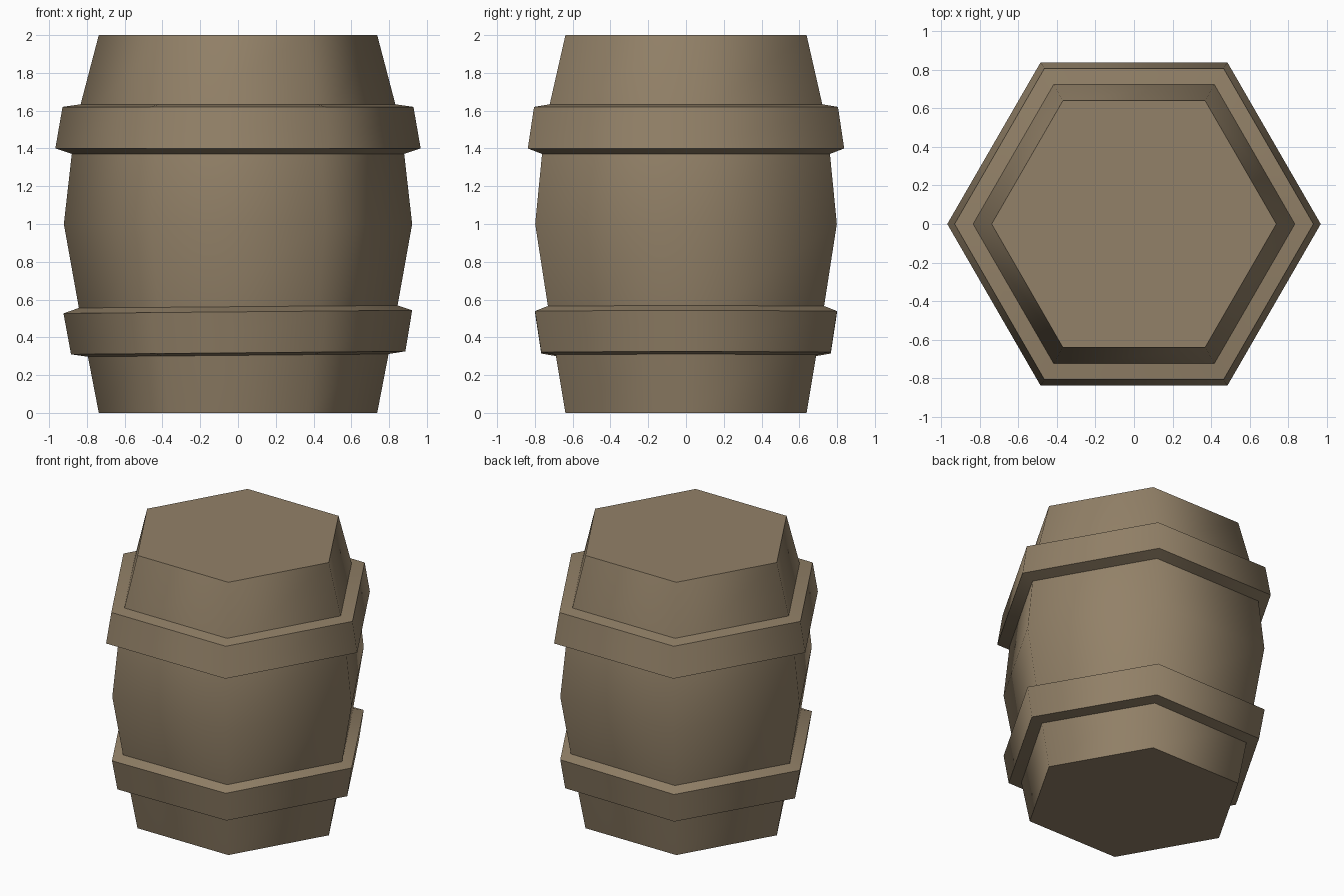
import bpy, bmesh, math

if "Cube" in bpy.data.objects:
    bpy.data.objects.remove(bpy.data.objects["Cube"])

wood = bpy.data.materials.new("barrel_brown")
wood.diffuse_color = (0.29, 0.22, 0.138, 1)
wood.use_nodes = True
wood.node_tree.nodes["Principled BSDF"].inputs["Base Color"].default_value = wood.diffuse_color


def lathe(name, profile, closed=False, tilt=0.0, pivot_z=0.0):
    """Sweep (radius, z) points round six sides; closed makes a hollow ring."""
    bm = bmesh.new()
    rings = []
    for r, z in profile:
        ring = []
        for i in range(6):
            a = math.radians(60 * i)
            ring.append(bm.verts.new((r * math.cos(a), r * math.sin(a), z - pivot_z)))
        rings.append(ring)
    pairs = list(zip(rings, rings[1:]))
    if closed:
        pairs.append((rings[-1], rings[0]))
    else:
        bm.faces.new(rings[0][::-1])
        bm.faces.new(rings[-1])
    for low, high in pairs:
        for i in range(6):
            j = (i + 1) % 6
            bm.faces.new((low[i], low[j], high[j], high[i]))
    bmesh.ops.recalc_face_normals(bm, faces=bm.faces[:])
    mesh = bpy.data.meshes.new(name)
    bm.to_mesh(mesh)
    bm.free()
    mesh.materials.append(wood)
    obj = bpy.data.objects.new(name, mesh)
    obj.location.z = pivot_z
    obj.rotation_euler.y = tilt
    bpy.context.collection.objects.link(obj)
    bpy.ops.object.select_all(action='DESELECT')
    obj.select_set(True)
    bpy.context.view_layer.objects.active = obj
    # sides blend softly, rims stay crisp
    bpy.ops.object.shade_smooth_by_angle(angle=math.radians(65))
    return obj


# Bulging body
lathe("barrel_body", [(0.737, 0), (0.82, 0.43), (0.922, 1.0), (0.863, 1.52), (0.737, 2.0)])

# Upper hoop, level
lathe("upper_hoop", [(0.862, 1.365), (0.967, 1.40), (0.929, 1.62), (0.825, 1.635)], closed=True)

# Lower hoop, sitting very slightly crooked
lathe("lower_hoop", [(0.785, 0.303), (0.885, 0.318), (0.923, 0.535), (0.83, 0.567)],
      closed=True, tilt=-0.009, pivot_z=0.43)
